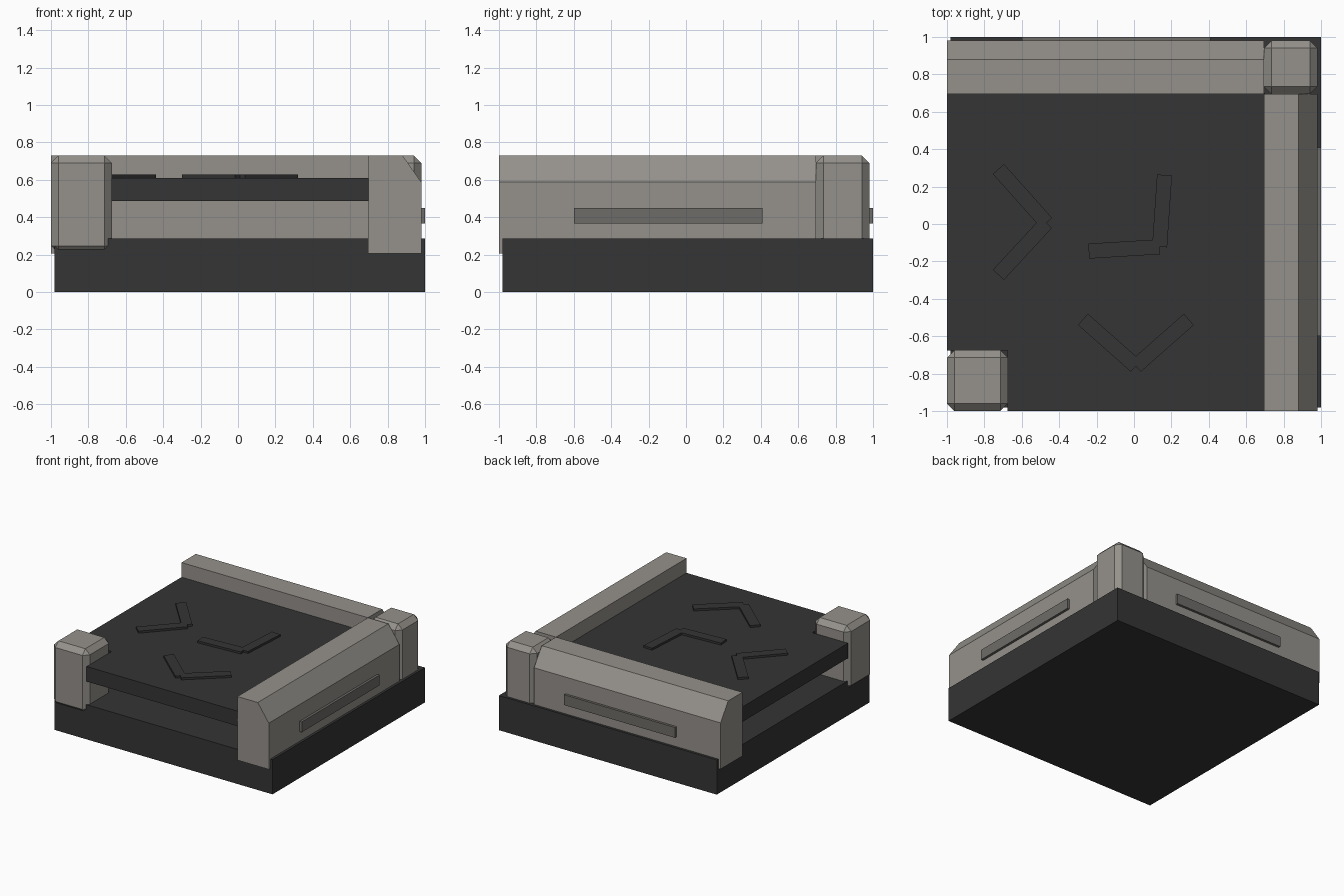
import bpy
import bmesh
from math import atan2
from mathutils import Vector

if "Cube" in bpy.data.objects:
    bpy.data.objects.remove(bpy.data.objects["Cube"], do_unlink=True)


def material(name, rgb):
    mat = bpy.data.materials.new(name)
    mat.use_nodes = True
    mat.diffuse_color = (*rgb, 1)
    mat.node_tree.nodes["Principled BSDF"].inputs["Base Color"].default_value = (*rgb, 1)
    return mat


charcoal = material("charcoal", (0.035, 0.035, 0.035))
stone = material("warm_grey", (0.30, 0.285, 0.26))
slot_grey = material("slot_grey", (0.155, 0.15, 0.138))


def prism(name, outline, axis, start, end, mat, bevel=0):
    """Extrude a 2D outline along an axis: x takes (y, z), y takes (x, z), z takes (x, y)."""
    def place(p):
        coords = list(p)
        coords.insert("xyz".index(axis), start)
        return coords

    bm = bmesh.new()
    face = bm.faces.new([bm.verts.new(place(p)) for p in outline])
    moved = bmesh.ops.extrude_face_region(bm, geom=[face])["geom"]
    shift = Vector()
    shift["xyz".index(axis)] = end - start
    bmesh.ops.translate(bm, vec=shift, verts=[g for g in moved if isinstance(g, bmesh.types.BMVert)])
    if bevel:
        bmesh.ops.bevel(bm, geom=bm.edges[:], offset=bevel, segments=1, affect="EDGES")
    bmesh.ops.recalc_face_normals(bm, faces=bm.faces[:])
    mesh = bpy.data.meshes.new(name)
    bm.to_mesh(mesh)
    bm.free()
    mesh.materials.append(mat)
    obj = bpy.data.objects.new(name, mesh)
    bpy.context.collection.objects.link(obj)
    return obj


def rect(a0, a1, b0, b1):
    return [(a0, b0), (a1, b0), (a1, b1), (a0, b1)]


# Foundation block and raised deck, notched around the free post
prism("base", rect(-0.98, 1, -0.98, 1), "z", 0, 0.285, charcoal)
notch = -0.675
prism("deck", [(notch, -1), (0.7, -1), (0.7, 0.7), (-1, 0.7), (-1, notch), (notch, notch)],
      "z", 0.487, 0.61, charcoal)

# Two walls sharing one profile, sloped on the outer top edge
wall = [(0.695, 0.207), (0.98, 0.207), (0.98, 0.587), (0.88, 0.73), (0.695, 0.73)]
slot = rect(0.97, 1, 0.365, 0.45)
for side, axis in (("left", "y"), ("back", "x")):
    prism(side + "_wall", wall, axis, -1, 0.695, stone)
    prism(side + "_slot_bar", slot, axis, -0.6, 0.41, slot_grey)

# Chamfered corner posts
prism("free_post", rect(-1, notch, -1, notch), "z", 0.207, 0.73, stone, 0.04)
prism("joining_post", rect(0.695, 0.98, 0.695, 0.98), "z", 0.207, 0.73, stone, 0.04)


# Raised chevrons, each made of two bars meeting at a tip
def bar(name, start, tip):
    along = Vector(tip) - Vector(start)
    obj = prism(name, rect(0, along.length, -0.04, 0.04), "z", 0.6, 0.627, charcoal)
    obj.location = (*start, 0)
    obj.rotation_euler.z = atan2(along.y, along.x)


chevrons = {
    "side_chevron": ((-0.725, 0.294), (-0.468, 0.006), (-0.725, -0.272)),
    "front_chevron": ((-0.273, -0.51), (0.01, -0.76), (0.293, -0.51)),
    "centre_chevron": ((0.163, 0.262), (0.137, -0.122), (-0.242, -0.145)),
}
for name, (first, tip, second) in chevrons.items():
    bar(name + "_bar_a", first, tip)
    bar(name + "_bar_b", second, tip)
